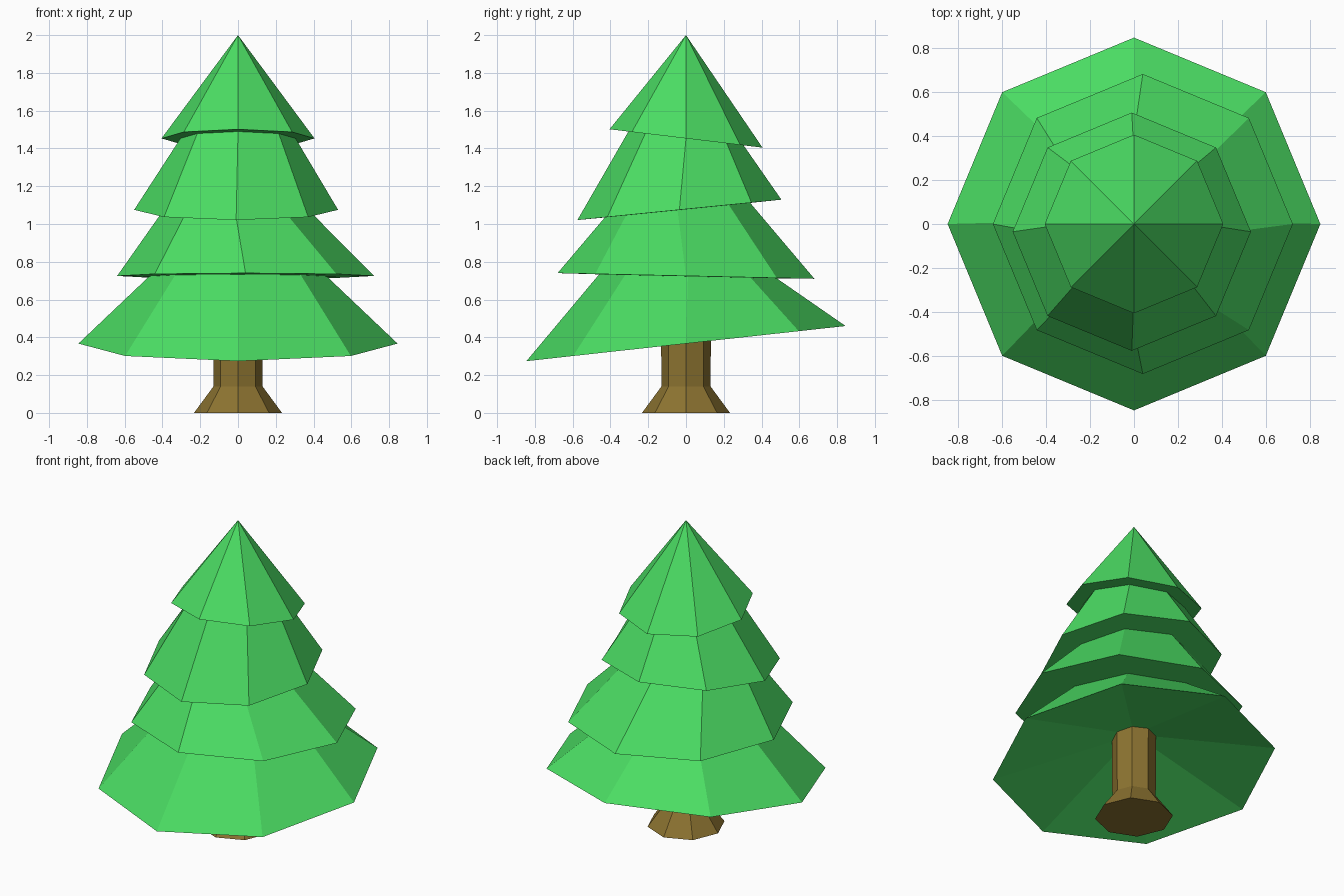
import bpy, bmesh
from math import cos, sin, pi

if "Cube" in bpy.data.objects:
    bpy.data.objects.remove(bpy.data.objects["Cube"])

SIDES = 8


def ring(bm, r, z, cx=0.0, cy=0.0, tilt=0.0):
    """Octagon of radius r whose height changes with y by the tilt slope."""
    verts = []
    for i in range(SIDES):
        a = 2 * pi * i / SIDES
        verts.append(bm.verts.new((cx + r * cos(a), cy + r * sin(a), z + tilt * r * sin(a))))
    return verts


def bridge(bm, low, high):
    for i in range(SIDES):
        j = (i + 1) % SIDES
        bm.faces.new((low[i], low[j], high[j], high[i]))


def fan(bm, loop, tip):
    v = bm.verts.new(tip)
    for i in range(SIDES):
        bm.faces.new((loop[i], loop[(i + 1) % SIDES], v))


def finish(bm, name, color):
    bmesh.ops.recalc_face_normals(bm, faces=bm.faces)
    mesh = bpy.data.meshes.new(name)
    bm.to_mesh(mesh)
    bm.free()
    mat = bpy.data.materials.new(name + "_color")
    mat.diffuse_color = color
    mat.use_nodes = True
    mat.node_tree.nodes["Principled BSDF"].inputs["Base Color"].default_value = mat.diffuse_color
    mesh.materials.append(mat)
    obj = bpy.data.objects.new(name, mesh)
    bpy.context.collection.objects.link(obj)


# Trunk with flared foot
bm = bmesh.new()
trunk = [ring(bm, r, z) for r, z in ((0.233, 0), (0.13, 0.14), (0.133, 0.6))]
for low, high in zip(trunk, trunk[1:]):
    bridge(bm, low, high)
bm.faces.new(trunk[0])
bm.faces.new(trunk[-1])
finish(bm, "trunk", (0.26, 0.17, 0.03, 1))

# Foliage: one zigzag skin of tilted rims and waists (radius, z, cx, cy, tilt)
bm = bmesh.new()
profile = [
    (0.845, 0.367, 0, 0, 0.11),
    (0.47, 0.723, 0, 0.01, -0.022),
    (0.68, 0.725, 0.04, 0, -0.022),
    (0.385, 1.073, -0.01, -0.045, 0.1),
    (0.54, 1.075, -0.01, -0.035, 0.1),
    (0.305, 1.453, 0, 0, -0.12),
    (0.405, 1.453, 0, 0, -0.12),
]
rings = [ring(bm, *p) for p in profile]
for low, high in zip(rings, rings[1:]):
    bridge(bm, low, high)
fan(bm, rings[-1], (0, 0, 2))
fan(bm, rings[0], (0, 0, 0.57))  # hollow underside
finish(bm, "foliage", (0.07, 0.72, 0.125, 1))
